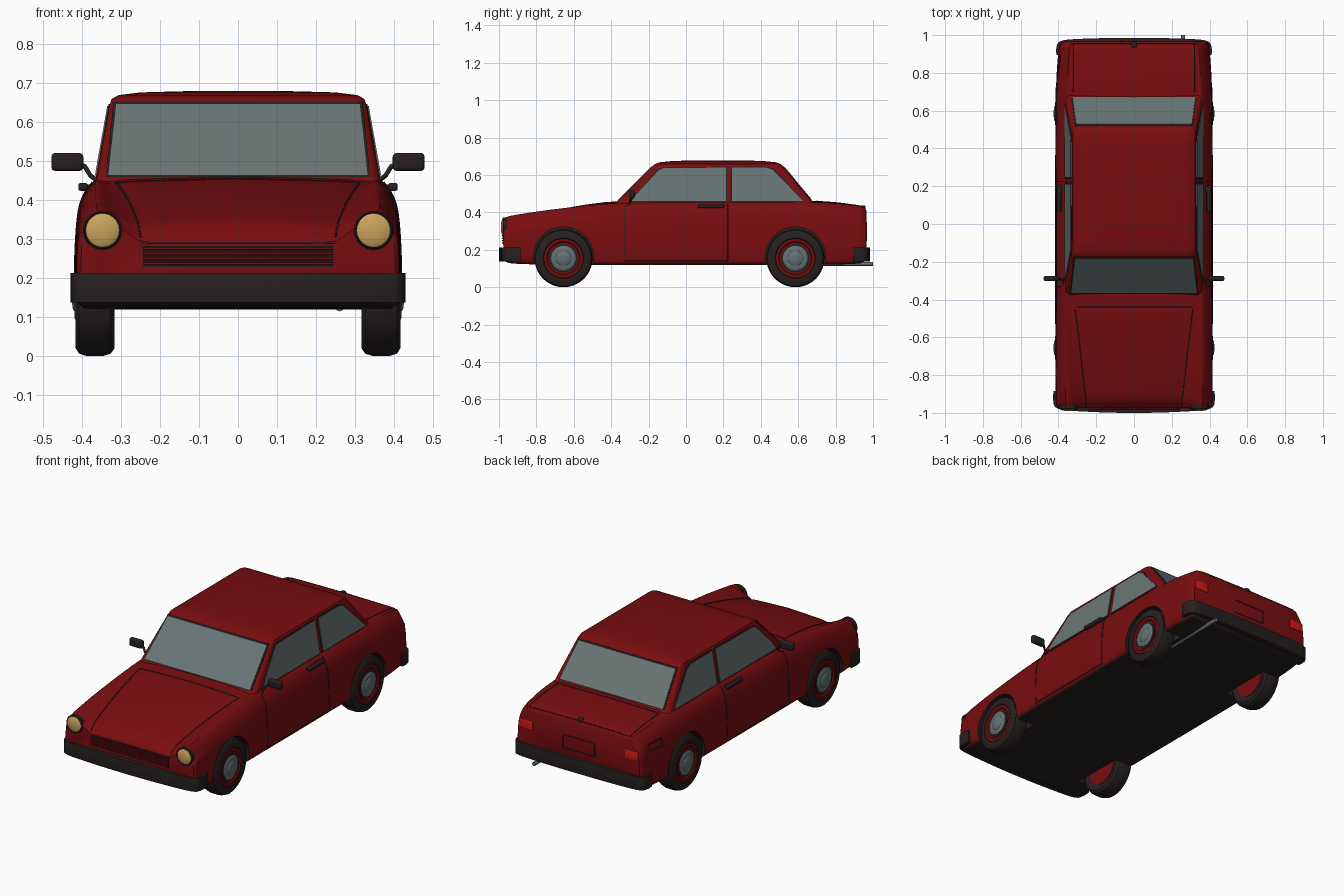
import bpy, bmesh, math
from mathutils import Vector
from mathutils.bvhtree import BVHTree

if "Cube" in bpy.data.objects:
    bpy.data.objects.remove(bpy.data.objects["Cube"])

def material(name, r, g, b):
    m = bpy.data.materials.new(name)
    m.diffuse_color = (r, g, b, 1)
    m.use_nodes = True
    m.node_tree.nodes["Principled BSDF"].inputs["Base Color"].default_value = m.diffuse_color
    return m

RED = material("body red", 0.19, 0.004, 0.005)
BLACK = material("rubber black", 0.02, 0.014, 0.014)
GLASS = material("window grey", 0.14, 0.18, 0.177)
HUB = material("hub grey", 0.13, 0.165, 0.17)
LAMP = material("lamp amber", 0.60, 0.37, 0.11)
TAIL = material("tail light red", 0.70, 0.008, 0.008)

def shade(ob):
    bpy.ops.object.select_all(action='DESELECT')
    ob.select_set(True)
    bpy.context.view_layer.objects.active = ob
    for m in list(ob.modifiers):
        bpy.ops.object.modifier_apply(modifier=m.name)
    bpy.ops.object.shade_smooth_by_angle(angle=math.radians(35))

def make(name, verts, faces, *mats):
    me = bpy.data.meshes.new(name)
    me.from_pydata([tuple(v) for v in verts], [], faces)
    bm = bmesh.new()
    bm.from_mesh(me)
    bmesh.ops.recalc_face_normals(bm, faces=bm.faces)
    bm.to_mesh(me)
    bm.free()
    for m in mats:
        me.materials.append(m)
    ob = bpy.data.objects.new(name, me)
    bpy.context.collection.objects.link(ob)
    return ob

def smooth(pts, n):
    """Smooth spline through points of any dimension."""
    out = []
    for i in range(len(pts) - 1):
        a, b, c, d = (pts[max(i - 1, 0)], pts[i], pts[i + 1], pts[min(i + 2, len(pts) - 1)])
        for k in range(n):
            t = k / n
            out.append(tuple(0.5 * (2*q + (r - p)*t + (2*p - 5*q + 4*r - s)*t*t + (3*q - p - 3*r + s)*t**3)
                             for p, q, r, s in zip(a, b, c, d)))
    return out + [tuple(pts[-1])]

def loft(name, rings, *mats, caps=True):
    n = len(rings[0])
    faces = [(i*n + j, i*n + (j+1) % n, (i+1)*n + (j+1) % n, (i+1)*n + j)
             for i in range(len(rings) - 1) for j in range(n)]
    if caps:
        faces += [tuple(range(n)), tuple(range((len(rings)-1)*n, len(rings)*n))]
    return make(name, [v for r in rings for v in r], faces, *mats)

def lathe(name, profile, place, mat, n=40):
    """Turn (radius, depth) around an axis; place maps (depth, u, v) to the world."""
    ob = loft(name, [[place(d, r*math.cos(2*math.pi*k/n), r*math.sin(2*math.pi*k/n)) for k in range(n)]
                     for r, d in profile], mat)
    shade(ob)

def box(name, loc, size, mat, bevel=0.0):
    v = [(loc[0] + size[0]*x/2, loc[1] + size[1]*y/2, loc[2] + size[2]*z/2)
         for x in (-1, 1) for y in (-1, 1) for z in (-1, 1)]
    ob = make(name, v, [(0,1,3,2), (4,5,7,6), (0,1,5,4), (2,3,7,6), (0,2,6,4), (1,3,7,5)], mat)
    if bevel:
        m = ob.modifiers.new("bevel", 'BEVEL')
        m.width, m.segments = bevel, 3
        shade(ob)

def tube(name, pts, radius, mat):
    cu = bpy.data.curves.new(name, 'CURVE')
    cu.dimensions, cu.bevel_depth, cu.bevel_resolution, cu.use_fill_caps = '3D', radius, 2, True
    sp = cu.splines.new('POLY')
    sp.points.add(len(pts) - 1)
    for p, c in zip(sp.points, pts):
        p.co = (*c, 1)
    cu.materials.append(mat)
    bpy.context.collection.objects.link(bpy.data.objects.new(name, cu))

# Lower body: y, half width, bottom, fender top, bonnet edge x, bonnet edge z, centre z
stations = [
    (-.975, .40, .15, .362, .25, .295, .30), (-.96, .41, .135, .375, .25, .31, .32),
    (-.90, .413, .125, .388, .255, .345, .36), (-.67, .416, .12, .418, .28, .405, .418),
    (-.36, .416, .12, .445, .31, .45, .46), (.10, .416, .12, .452, .31, .455, .46),
    (.67, .412, .12, .45, .32, .455, .462), (.90, .40, .125, .432, .32, .437, .442),
    (.95, .392, .135, .418, .32, .424, .428), (.965, .382, .15, .40, .31, .405, .408)]
rings = []
for y, w, zb, zf, xh, zh, zc in smooth(stations, 5):
    half = [(0, zb)] + smooth([(w-.02, zb), (w, zb+.03), (w, .28), (w-.012, zf-.06), (w-.05, zf),
                               ((w-.05+xh)/2, (zf+zh)/2), (xh, zh), (xh-.06, zh+(zc-zh)*.4), (0, zc)], 4)
    rings.append([(x, y, z) for x, z in half] + [(-x, y, z) for x, z in half[-2:0:-1]])
body = loft("lower_body", rings, RED, BLACK)
for p in body.data.polygons:
    p.material_index = int(p.normal.z < -0.8)
bm = bmesh.new()
bm.from_mesh(body.data)
tree = BVHTree.FromBMesh(bm)
bm.free()

# Wheel arches cut out of the body
AXLES = (("front", -.655), ("rear", .585))
for end, y in AXLES:
    for s in (-1, 1):
        ring = [[(s*x, y + .162*math.cos(k*math.pi/24), .16 + .162*math.sin(k*math.pi/24)) for k in range(48)]
                for x in (.29, .5)]
        cut = loft("arch_cutter", ring, RED, BLACK)
        for p in cut.data.polygons:
            p.material_index = 1
        cut.hide_render = True
        m = body.modifiers.new("arch", 'BOOLEAN')
        m.operation, m.solver, m.object = 'DIFFERENCE', 'EXACT', cut
shade(body)
for o in [o for o in bpy.data.objects if o.name.startswith("arch_cutter")]:
    bpy.data.objects.remove(o)

# Cabin: z, half width, front y, rear y, corner radius
rings = []
for z, w, y0, y1, r in [(.43, .366, -.39, .70, .03), (.46, .362, -.365, .675, .03), (.64, .33, -.185, .525, .03),
                        (.658, .324, -.167, .508, .03), (.668, .306, -.14, .48, .04), (.675, .25, -.07, .41, .05),
                        (.678, .14, .04, .30, .05)]:
    rings.append([(cx + r*math.cos(math.radians(a + b)), cy + r*math.sin(math.radians(a + b)), z)
                  for cx, cy, a in [(w-r, y1-r, 0), (r-w, y1-r, 90), (r-w, y0+r, 180), (w-r, y0+r, 270)]
                  for b in (0, 22, 45, 68, 90)])
shade(loft("cabin", rings, RED))

# Windows: thin glass plates over slightly larger dark seals
def window(name, poly, place):
    c = sum((Vector(p) for p in poly), Vector((0, 0))) / len(poly)
    wide = [(p[0] + math.copysign(.007, p[0]-c[0]), p[1] + math.copysign(.005, p[1]-c[1])) for p in poly]
    loft(name + "_seal", [[place(*p, d) for p in wide] for d in (-.003, .002)], BLACK)
    loft(name + "_glass", [[place(*p, d) for p in poly] for d in (-.003, .005)], GLASS)

for side, s in (("left", -1), ("right", 1)):
    onside = lambda y, z, d: (s*(.362 - .178*(z-.46) + d), y, z)
    window(side + "_door_window", [(-.29, .462), (-.265, .497), (-.15, .622), (-.125, .636), (.213, .64), (.213, .462)], onside)
    window(side + "_rear_window", [(.245, .462), (.245, .64), (.43, .64), (.465, .627), (.625, .462)], onside)
window("windshield", [(-.332, .464), (.332, .464), (.312, .645), (-.312, .645)],
       lambda x, z, d: (x, -.365 + (z-.46) - d, z))
window("back_window", [(-.325, .47), (.325, .47), (.305, .64), (-.305, .64)],
       lambda x, z, d: (x, .675 - .833*(z-.46) + d, z))

# Panel seams projected onto the body
def seam(name, corners, origin, direction):
    pts = []
    for a, b in zip(corners, corners[1:]):
        for k in range(17):
            u = Vector(a).lerp(Vector(b), k/16)
            hit = tree.ray_cast(Vector(origin(*u)), Vector(direction))[0]
            if hit:
                pts.append(hit)
    tube(name, pts, .0025, BLACK)

for s in (-1, 1):
    seam("door_seam", [(-.30, .445), (-.33, .43), (-.33, .14), (.225, .14), (.225, .445)], lambda y, z: (s, y, z), (-s, 0, 0))
down = lambda x, y: (x, y, 1)
seam("bonnet_seam", [(-.25, -.968), (-.312, -.44), (.312, -.44), (.25, -.968)], down, (0, 0, -1))
seam("bonnet_lip_seam", [(-.25, .29), (.25, .29)], lambda x, z: (x, -2, z), (0, 1, 0))
seam("boot_seam", [(-.32, .70), (-.32, .955), (.32, .955), (.32, .70), (-.32, .70)], down, (0, 0, -1))
seam("fuel_flap_seam", [(.79, .33), (.89, .33), (.89, .37), (.79, .37), (.79, .33)], lambda y, z: (-1, y, z), (1, 0, 0))
seam("plate_recess_seam", [(-.1, .25), (.1, .25), (.1, .325), (-.1, .325), (-.1, .25)], lambda x, z: (x, 2, z), (0, -1, 0))

# Bumpers
def bumper(name, half):
    path = smooth(half + [(-x, y) for x, y in half[-2::-1]], 6)
    n = len(path)
    ob = make(name, [(x, y, z) for z in (.137, .213) for x, y in path],
              [(i, i+1, n+i+1, n+i) for i in range(n-1)], BLACK)
    m = ob.modifiers.new("thick", 'SOLIDIFY')
    m.thickness, m.offset = .03, 0
    m = ob.modifiers.new("round", 'BEVEL')
    m.width, m.segments, m.limit_method = .011, 3, 'ANGLE'
    m.angle_limit = math.radians(50)
    shade(ob)

bumper("front_bumper", [(.411, -.885), (.412, -.935), (.385, -.967), (.2, -.981), (0, -.985)])
bumper("rear_bumper", [(.395, .895), (.396, .93), (.37, .958), (.2, .968), (0, .97)])

# Grille
box("grille_back", (0, -.974, .256), (.49, .008, .055), BLACK)
for k in range(4):
    box("grille_slat", (0, -.979, .237 + k*.0127), (.485, .01, .007), RED, .002)

# Wheels
for end, y in AXLES:
    for s in (-1, 1):
        at = lambda d, u, v: (s*d, y + u, .155 + v)
        lathe(end + "_tyre", [(.10, .325), (.135, .316), (.149, .326), (.155, .345), (.155, .388), (.149, .407),
                              (.135, .416), (.108, .415), (.10, .405)], at, BLACK)
        lathe(end + "_rim", [(.10, .322), (.104, .40), (.104, .413), (.09, .413), (.084, .407), (.06, .407)], at, RED)
        lathe(end + "_hub_ring", [(.077, .40), (.077, .410), (.06, .412)], at, BLACK)
        lathe(end + "_hubcap", [(.066, .405), (.066, .414), (.058, .419), (.04, .419), (.035, .423), (.01, .426)], at, HUB)

# Lamps, mirrors and handles
for side, s in (("left", -1), ("right", 1)):
    at = lambda d, u, v: (s*.347 + u, d, .322 + v)
    lathe(side + "_headlight_rim", [(.05, -.955), (.05, -.977), (.046, -.982), (.042, -.978)], at, BLACK)
    lathe(side + "_headlight", [(.043, -.97), (.043, -.981), (.034, -.986), (.018, -.989), (.004, -.99)], at, LAMP)
    box(side + "_tail_light", (s*.333, .958, .322), (.085, .022, .052), TAIL, .004)
    box(side + "_mirror", (s*.437, -.288, .497), (.082, .028, .046), BLACK, .01)
    tube(side + "_mirror_arm", [(s*.362, -.30, .45), (s*.378, -.297, .462), (s*.392, -.29, .485), (s*.41, -.288, .495)], .006, BLACK)
    box(side + "_door_handle", (s*.397, .135, .433), (.024, .14, .02), BLACK, .006)
    box(side + "_handle_mount", (s*.385, .18, .432), (.03, .03, .014), BLACK)
box("boot_lock", (0, .945, .425), (.03, .03, .026), BLACK, .008)
tube("exhaust_pipe", [(.26, .6, .125), (.26, 1.0, .125)], .011, HUB)
